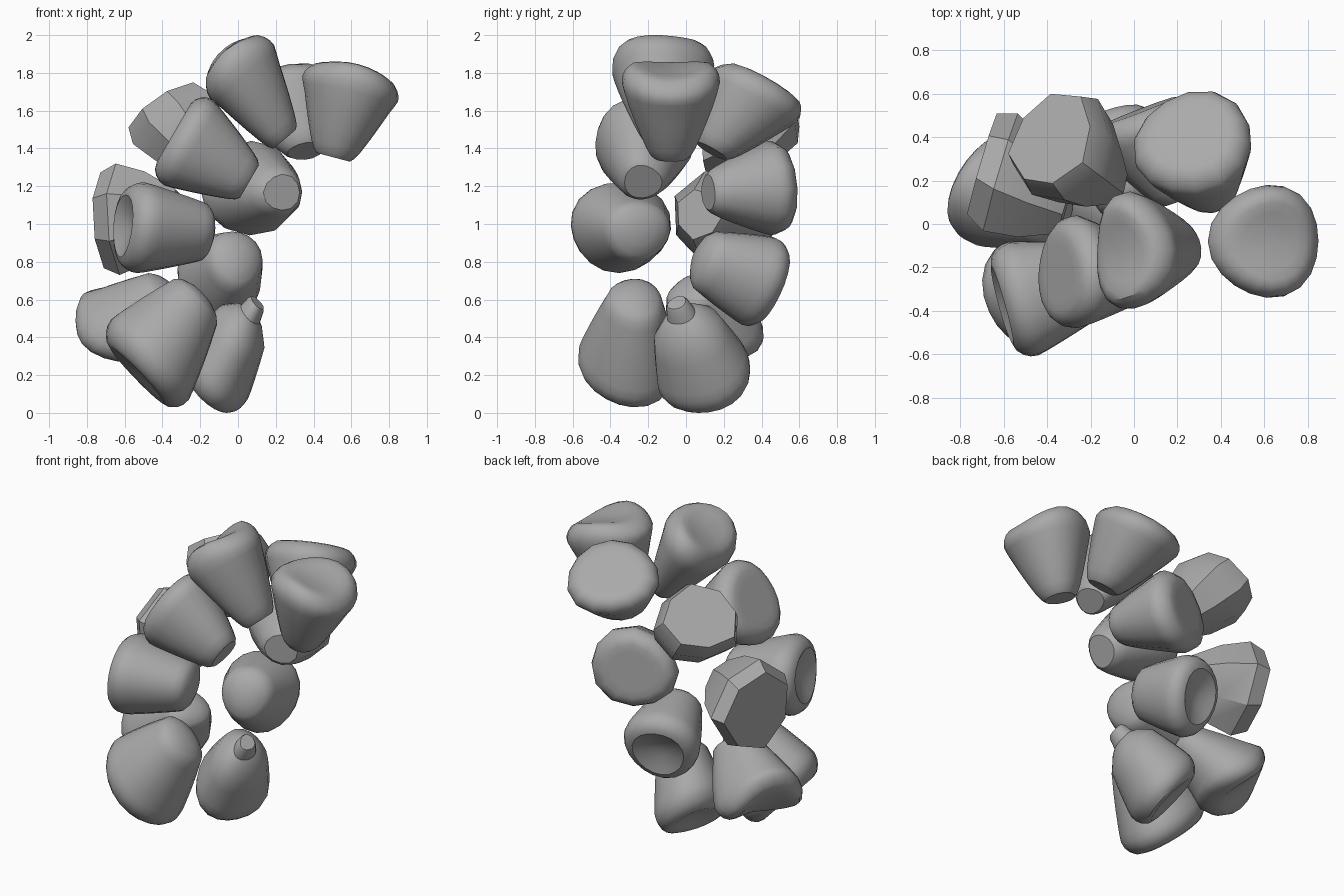
import bpy, bmesh, math, random
from mathutils import Vector

if "Cube" in bpy.data.objects:
    bpy.data.objects.remove(bpy.data.objects["Cube"], do_unlink=True)

random.seed(4)
grey = bpy.data.materials.new("stone_grey")
grey.use_nodes = True
grey.diffuse_color = (0.4, 0.4, 0.4, 1)
grey.node_tree.nodes["Principled BSDF"].inputs["Base Color"].default_value = grey.diffuse_color


def round_profile(tip, dome, dish, power=0.85):
    """Height and radius pairs from the narrow end to the middle of the wide face."""
    bulge = lambda t: tip + (1 - tip) * min(1, t / 0.8) ** power
    nose = [(dome * (1 - math.cos(a)), bulge(dome) * math.sin(a))
            for a in (math.radians(d) for d in (25, 50, 72))]
    body = [(t, bulge(t)) for t in (dome + 0.03, 0.3, 0.46, 0.6, 0.72)]
    rim = [(0.8, 0.99), (0.87, 0.97), (0.93, 0.91), (0.98, 0.81), (1, 0.68),
           (1 - dish * 0.4, 0.5), (1 - dish * 0.8, 0.25)]
    return [(0, 0)] + nose + body + rim + [(1 - dish, 0)]


def flat_profile(tip, dish):
    """Same, with a flat cut narrow end."""
    return [(0, 0), (0, tip * 0.9), (0.04, tip * 1.1)] + round_profile(tip, 0.1, dish)[4:]


def chiselled_profile(tip):
    """Same, with few hard edges."""
    return [(0, 0), (0, tip), (0.4, 0.82), (0.78, 1), (1, 0.86), (1, 0)]


def stone(name, low, high, axis, profile, sides=20, saddle=0.0, wobble=0.03, length=0.48):
    """Lathe a tapered stone along axis, sized to lie between two corners."""
    w = Vector(axis).normalized()
    u = w.cross(Vector((0, 0, 1))).normalized()
    v = u.cross(w)
    phase = random.uniform(0, math.tau)
    radius = 0.26
    bm = bmesh.new()
    rings = []
    for t, r in profile:
        if r == 0:
            rings.append([bm.verts.new(w * t * length)])
            continue
        ring = []
        for i in range(sides):
            a = math.tau * i / sides
            k = r * radius * (1 + wobble * math.cos(3 * a + phase))
            lift = saddle * math.cos(2 * a) * r * r * max(0, t - 0.6)
            ring.append(bm.verts.new(w * (t * length + lift)
                                     + (u * math.cos(a) + v * math.sin(a)) * k))
        rings.append(ring)
    # Skin neighbouring rings; the first and last are single points
    for one, two in zip(rings, rings[1:]):
        for i in range(sides):
            j = (i + 1) % sides
            corners = [one[i % len(one)], one[j % len(one)],
                       two[j % len(two)], two[i % len(two)]]
            bm.faces.new(list(dict.fromkeys(corners)))
    bmesh.ops.recalc_face_normals(bm, faces=bm.faces)
    # Size between the corners
    for n in range(3):
        values = [p.co[n] for p in bm.verts]
        start, span = min(values), max(values) - min(values)
        for p in bm.verts:
            p.co[n] = low[n] + (p.co[n] - start) / span * (high[n] - low[n])
    mesh = bpy.data.meshes.new(name)
    bm.to_mesh(mesh)
    bm.free()
    mesh.materials.append(grey)
    obj = bpy.data.objects.new(name, mesh)
    bpy.context.collection.objects.link(obj)
    bpy.ops.object.select_all(action="DESELECT")
    obj.select_set(True)
    bpy.context.view_layer.objects.active = obj
    bpy.ops.object.shade_smooth_by_angle(angle=math.radians(35))


# Upper stones
stone("top_right_stone", (0.34, -0.34, 1.33), (0.85, 0.18, 1.86), (0.25, 0, 0.95),
      flat_profile(0.38, 0.02), saddle=0.1)
stone("top_middle_stone", (-0.17, -0.39, 1.4), (0.31, 0.15, 2), (-0.6, -0.03, 0.82),
      flat_profile(0.4, 0.02), saddle=0.12, wobble=0.05, length=0.62)
stone("top_back_stone", (0, 0.05, 1.34), (0.54, 0.61, 1.85), (-0.18, 0.5, 0.75),
      flat_profile(0.38, 0), sides=14)
stone("upper_back_stone", (-0.58, 0.08, 1.22), (-0.03, 0.6, 1.75), (-0.5, 0.36, 0.7),
      chiselled_profile(0.45), sides=8, wobble=0.06)
stone("upper_front_stone", (-0.44, -0.48, 1.13), (0.11, 0.04, 1.67), (-0.83, 0, 0.5),
      flat_profile(0.42, 0), wobble=0.04)

# Middle stones
stone("middle_back_stone", (-0.2, 0.08, 0.94), (0.34, 0.59, 1.44), (-0.4, 0.9, 0.05),
      flat_profile(0.42, 0), sides=12)
stone("middle_side_stone", (-0.77, -0.06, 0.73), (-0.28, 0.51, 1.32), (-0.93, 0.35, -0.05),
      chiselled_profile(0.45), sides=7, wobble=0.06)
stone("middle_front_stone", (-0.66, -0.61, 0.74), (-0.12, -0.08, 1.22), (-0.95, -0.27, 0.08),
      round_profile(0.55, 0.16, 0.1))

# Lower stones
stone("lower_back_stone", (-0.32, 0.02, 0.46), (0.13, 0.55, 0.96), (-0.3, 0.9, -0.35),
      round_profile(0.5, 0.2, 0.1, 0.7))
stone("lower_side_stone", (-0.86, -0.11, 0.27), (-0.28, 0.41, 0.74), (-0.64, 0.33, -0.62),
      round_profile(0.4, 0.14, 0.03), saddle=0.15, wobble=0.06)
stone("lower_front_stone", (-0.7, -0.57, 0.03), (-0.11, -0.05, 0.71), (-0.65, -0.1, -0.72),
      round_profile(0.42, 0.15, 0.04, 0.75))

# Bottom stone, with a thin stub on its narrow end
stub = [(0, 0), (0, 0.2), (0.03, 0.24), (0.14, 0.3), (0.17, 0.42)]
stone("bottom_stone", (-0.3, -0.17, 0), (0.14, 0.34, 0.62), (-0.6, 0.33, -0.78),
      stub + round_profile(0.4, 0.1, 0.04, 0.7)[5:], wobble=0.05, length=0.6)
